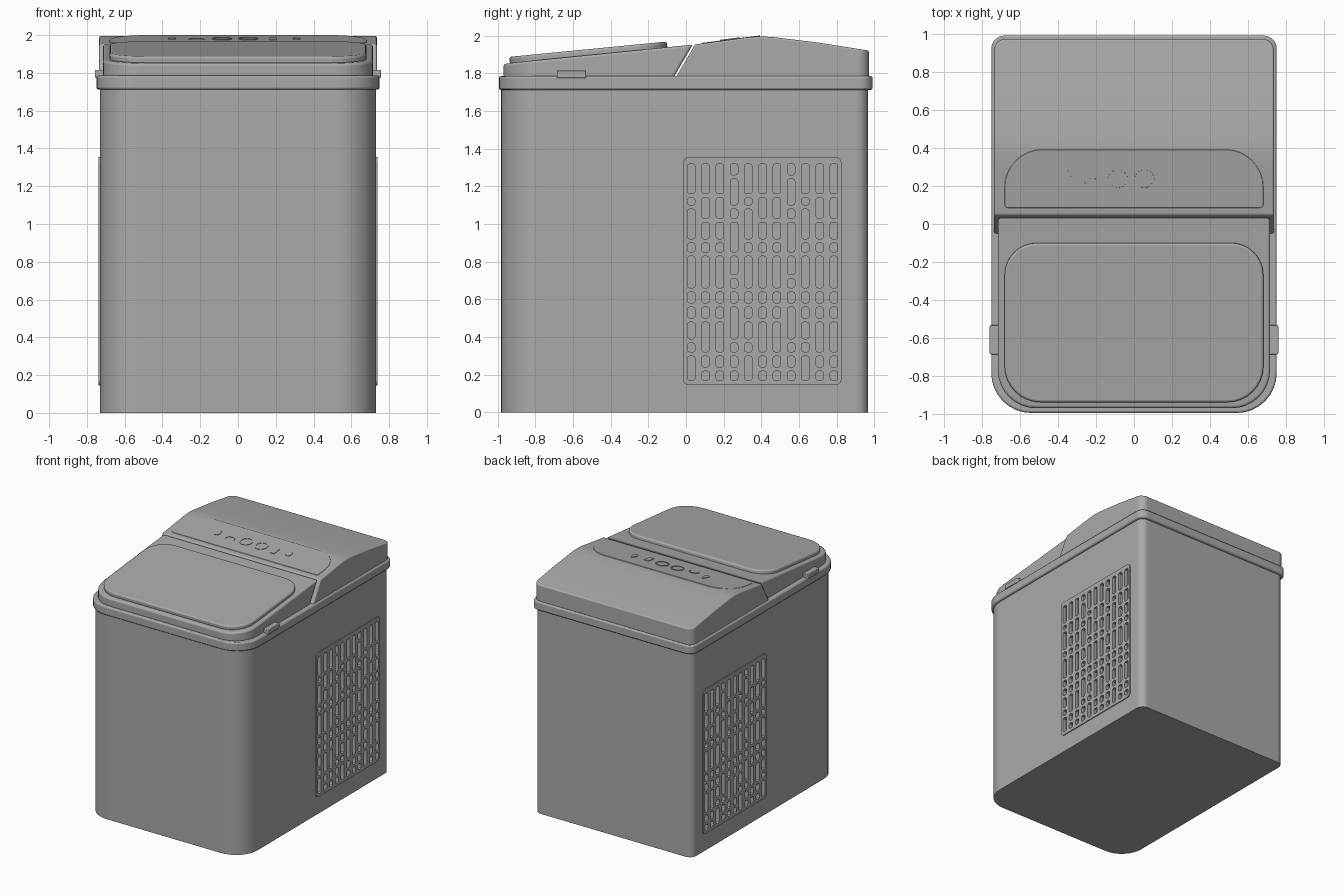
import bpy, math
from mathutils import Matrix, Vector

cube = bpy.data.objects.get("Cube")
if cube:
    bpy.data.objects.remove(cube, do_unlink=True)

mat = bpy.data.materials.new("grey plastic")
mat.use_nodes = True
GREY = (0.4, 0.4, 0.4, 1)
mat.diffuse_color = GREY
mat.node_tree.nodes["Principled BSDF"].inputs["Base Color"].default_value = GREY


def outline(x0, x1, y0, y1, front, back, steps=8):
    """Rounded rectangle, counter-clockwise, with separate front and back radii."""
    pts = []
    for cx, cy, r, start in ((x1 - back, y1 - back, back, 0), (x0 + back, y1 - back, back, 90),
                             (x0 + front, y0 + front, front, 180), (x1 - front, y0 + front, front, 270)):
        for i in range(steps + 1):
            a = math.radians(start + 90 * i / steps)
            pts.append((cx + r * math.cos(a), cy + r * math.sin(a)))
    return pts


def prism_data(pts, lo, hi, axis):
    """Vertices and faces of a profile pushed along z (xy profile) or x (yz profile)."""
    n = len(pts)
    place = (lambda p, h: (p[0], p[1], h)) if axis == "z" else (lambda p, h: (h, p[0], p[1]))
    verts = [place(p, h) for h in (lo, hi) for p in pts]
    faces = [tuple(reversed(range(n))), tuple(range(n, 2 * n))]
    faces += [(i, (i + 1) % n, n + (i + 1) % n, n + i) for i in range(n)]
    return verts, faces


def make(name, parts):
    verts, faces = [], []
    for v, f in parts:
        k = len(verts)
        verts += v
        faces += [tuple(i + k for i in q) for q in f]
    mesh = bpy.data.meshes.new(name)
    mesh.from_pydata(verts, [], faces)
    mesh.materials.append(mat)
    ob = bpy.data.objects.new(name, mesh)
    bpy.context.collection.objects.link(ob)
    return ob


def prism(name, pts, lo, hi, axis="z"):
    return make(name, [prism_data(pts, lo, hi, axis)])


def select(ob):
    bpy.ops.object.select_all(action="DESELECT")
    ob.select_set(True)
    bpy.context.view_layer.objects.active = ob


def boolean(ob, other, operation):
    mod = ob.modifiers.new("cut", "BOOLEAN")
    mod.object, mod.operation, mod.solver = other, operation, "EXACT"
    select(ob)
    bpy.ops.object.modifier_apply(modifier=mod.name)


def finish(ob, bevel=0.0, segments=3):
    if bevel:
        mod = ob.modifiers.new("bevel", "BEVEL")
        mod.width, mod.segments, mod.limit_method = bevel, segments, "ANGLE"
        mod.angle_limit = math.radians(35)
    select(ob)
    bpy.ops.object.shade_smooth_by_angle(angle=math.radians(35))
    mod = ob.modifiers.new("flat normals", "WEIGHTED_NORMAL")
    mod.keep_sharp = True


def tilt_onto(ob, y0, z0, y1, z1):
    """Lay a part drawn flat at z = 0 on the slope through two side points."""
    ob.matrix_world = (Matrix.Translation(Vector((0, y0, z0)))
                       @ Matrix.Rotation(math.atan2(z1 - z0, y1 - y0), 4, "X"))


# Main housing and the vent panels on both sides
body = prism("body", outline(-.73, .73, -.982, .965, .2, .06), 0, 1.73)
panels = [prism(side + "_vent_panel", outline(-.015, .825, .145, 1.355, .03, .03, 4), *span, "x")
          for side, span in (("left", (.72, .738)), ("right", (-.738, -.72)))]

# Vent slots: three column patterns of long and short openings
patterns = [
    [.16, .31, .38, .49, .57, .65, .84, .91, 1.09, 1.15, 1.33],
    [.16, .23, .31, .49, .57, .65, .84, .91, 1.02, 1.15, 1.33],
    [.16, .23, .31, .38, .57, .65, .72, .84, 1.02, 1.09, 1.25, 1.33],
]
slots = []
for col in range(11):
    y = .028 + col * .0757
    rows = patterns[(0, 1, 1, 2)[col % 4]]
    for low, high in zip(rows, rows[1:]):
        shape = outline(y - .02, y + .02, low + .011, high - .011, .012, .012, 2)
        slots += [prism_data(shape, .71, .78, "x"), prism_data(shape, -.78, -.71, "x")]
cutter = make("slot_cutter", slots)
for ob in [body] + panels:
    boolean(ob, cutter, "DIFFERENCE")
    finish(ob)
bpy.data.objects.remove(cutter, do_unlink=True)

# Projecting band around the top of the housing
band = prism("rim_band", outline(-.75, .75, -.993, .99, .21, .07), 1.712, 1.785)
finish(band, .01, 2)

# Top covers: side profiles trimmed to the rounded plan of the machine
front_profile = [(-1.1, 1.77), (-.07, 1.77), (.036, 1.952), (-.1, 1.938), (-.9, 1.858), (-1.1, 1.832)]
rear_profile = [(-.058, 1.77), (1.1, 1.77), (1.1, 1.9), (.94, 1.925), (.7, 1.963), (.46, 1.992),
                (.39, 1.996), (.32, 1.99), (.2, 1.973), (.048, 1.953)]
for name, profile, half, bevel in (("front_cover", front_profile, .715, .018),
                                   ("rear_cover", rear_profile, .735, .028)):
    cover = prism(name, outline(-half, half, -.968, .972, .2, .06), 1.775, 2.2)
    trim = prism("trim", profile, -1, 1, "x")
    boolean(cover, trim, "INTERSECT")
    bpy.data.objects.remove(trim, do_unlink=True)
    finish(cover, bevel, 4)

# Raised loading lid on the sloping front cover
lid = prism("loading_lid", outline(-.68, .68, 0, .84, .19, .17), -.012, .03)
tilt_onto(lid, -.935, 1.857, -.1, 1.938)
finish(lid, .012, 3)

# Control panel with rounded rear corners
slope = (.085, 1.957, .39, 1.996)
panel = prism("control_panel", outline(-.68, .68, 0, .31, .02, .2), -.008, .004)
tilt_onto(panel, *slope)
finish(panel, .002, 1)


def ring(name, x, y, r, wide, start=0, end=360):
    """Thin raised ring or arc on the control panel."""
    n = 24
    angles = [math.radians(start + (end - start) * i / n) for i in range(n + 1)]
    verts = [(x + q * math.cos(a), y + q * math.sin(a), h)
             for a in angles for q, h in ((r, 0), (r, .008), (r - wide, .008), (r - wide, 0))]
    faces = [(4 * i + k, 4 * i + 4 + k, 4 * i + 4 + (k + 1) % 4, 4 * i + (k + 1) % 4)
             for i in range(n) for k in range(4)]
    if end - start < 360:
        faces += [(0, 1, 2, 3), (4 * n + 3, 4 * n + 2, 4 * n + 1, 4 * n)]
    ob = make(name, [(verts, faces)])
    tilt_onto(ob, *slope)
    finish(ob)


# Buttons and indicators
ring("left_button", .055, .15, .052, .008)
ring("right_button", -.085, .15, .052, .008)
ring("arc_indicator", -.22, .115, .042, .007, 0, 180)
level = prism("level_indicator", outline(.165, .207, .1, .18, .004, .004, 2), 0, .008)
tilt_onto(level, *slope)
finish(level)
for side, x in (("left", .31), ("right", -.35)):
    drop = [(x + .02 * math.sin(a) * (1 - .4 * math.cos(a)), .16 - .04 * math.cos(a))
            for a in (math.tau * i / 16 for i in range(16))]
    drop = [(px, .32 - py) for px, py in drop][::-1]
    ob = prism(side + "_drop_indicator", drop, 0, .008)
    tilt_onto(ob, *slope)
    finish(ob)

# Hinge clips at the sides of the lid
for side, s in (("left", 1), ("right", -1)):
    x0, x1 = sorted((.69 * s, .758 * s))
    clip = prism(side + "_hinge_clip", outline(x0, x1, -.685, -.53, .008, .008, 3), 1.775, 1.815)
    finish(clip, .004, 2)
